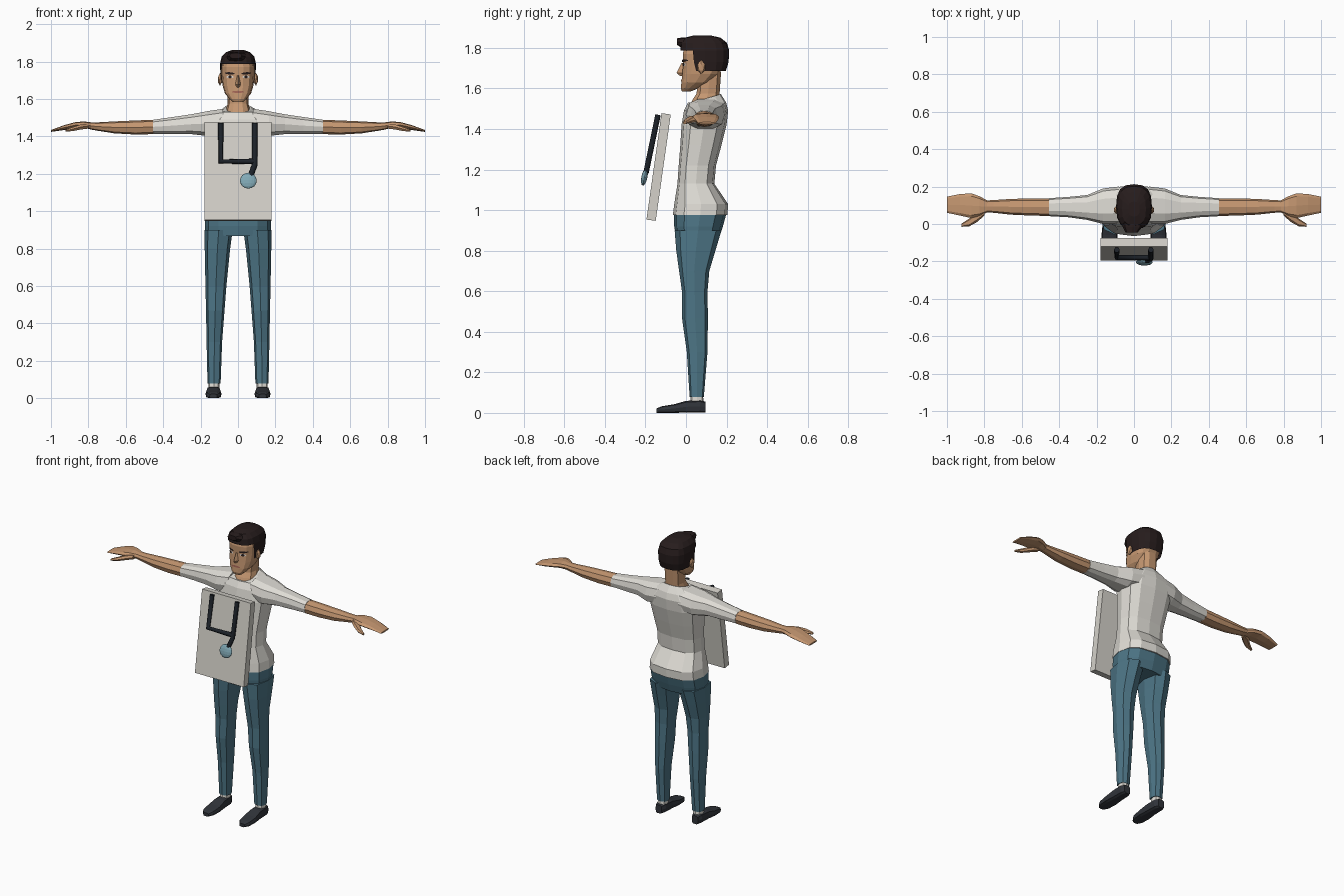
import bpy, bmesh, math
from mathutils import Vector
from mathutils.bvhtree import BVHTree

if "Cube" in bpy.data.objects:
    bpy.data.objects.remove(bpy.data.objects["Cube"])


def material(name, rgb):
    m = bpy.data.materials.new(name)
    m.diffuse_color = (*rgb, 1)
    m.use_nodes = True
    m.node_tree.nodes["Principled BSDF"].inputs["Base Color"].default_value = m.diffuse_color
    return m


SHIRT = material("off_white_cloth", (0.74, 0.72, 0.67))
BOARD = material("pale_grey", (0.66, 0.64, 0.59))
DENIM = material("blue_denim", (0.075, 0.18, 0.24))
SKIN = material("skin", (0.56, 0.31, 0.165))
HAIR = material("dark_brown_hair", (0.02, 0.012, 0.012))
SHOE = material("charcoal", (0.03, 0.034, 0.042))
TUBE = material("black_rubber", (0.012, 0.016, 0.022))
DISC = material("light_blue", (0.22, 0.40, 0.47))
LIPS = material("lip", (0.36, 0.13, 0.09))
WHITE = material("eye_white", (0.75, 0.72, 0.68))


def finish(bm, name, mat):
    bmesh.ops.recalc_face_normals(bm, faces=bm.faces)
    me = bpy.data.meshes.new(name)
    bm.to_mesh(me)
    bm.free()
    me.materials.append(mat)
    ob = bpy.data.objects.new(name, me)
    bpy.context.collection.objects.link(ob)
    return ob


def loft(name, mat, rings, axis="z", n=10, p=0.75, side=1, drop=None, tilt=0):
    """Skin rounded rings (t, a0, a1, b0, b1) stacked along an axis."""
    bm = bmesh.new()
    loops = []
    for k, (t, a0, a1, b0, b1) in enumerate(rings):
        loop = []
        for i in range(n):
            c, s = math.cos(i * math.tau / n), math.sin(i * math.tau / n)
            a = (a0 + a1) / 2 + (a1 - a0) / 2 * math.copysign(abs(c) ** p, c)
            b = (b0 + b1) / 2 + (b1 - b0) / 2 * math.copysign(abs(s) ** p, s)
            lift = tilt * (b - (b0 + b1) / 2) if k == len(rings) - 1 else 0
            co = {"z": (a, b, t + lift), "x": (t, a, b), "y": (a, t, b)}[axis]
            loop.append(bm.verts.new((co[0] * side, co[1], co[2])))
        loops.append(loop)
    for lo, hi in zip(loops, loops[1:]):
        for i in range(n):
            j = (i + 1) % n
            bm.faces.new((lo[i], lo[j], hi[j], hi[i]))
    caps = [bm.faces.new(loops[0]), bm.faces.new(loops[-1])]
    if drop:
        gone = [f for f in bm.faces if f == caps[0] or drop(f.calc_center_median())]
        bmesh.ops.delete(bm, geom=gone, context="FACES")
    return finish(bm, name, mat)


# Shirt body, with a neckline that dips at the front
loft("shirt_body", SHIRT, [
    (0.975, -.178, .178, -.065, .205), (1.03, -.174, .174, -.058, .207),
    (1.13, -.148, .148, -.042, .14), (1.22, -.148, .148, -.036, .148),
    (1.32, -.16, .16, -.028, .175), (1.42, -.172, .172, -.022, .2),
    (1.49, -.16, .16, -.01, .208), (1.53, -.12, .12, .01, .198),
    (1.55, -.07, .07, .022, .172)], n=12, tilt=0.3)

# Neck and head
loft("neck", SKIN, [(1.50, -.07, .07, .01, .15), (1.545, -.064, .064, .03, .168),
                    (1.575, -.055, .055, .05, .168), (1.68, -.056, .056, .06, .175)], n=10)
head = loft("head", SKIN, [
    (1.584, -.028, .028, -.02, .02), (1.60, -.046, .046, -.026, .06),
    (1.63, -.070, .070, -.024, .12), (1.67, -.082, .082, -.02, .165),
    (1.72, -.087, .087, -.016, .19), (1.77, -.088, .088, -.018, .2),
    (1.82, -.078, .078, -.005, .19), (1.845, -.05, .05, .03, .15)], n=14)
loft("nose", SKIN, [(1.725, -.008, .008, -.022, .01), (1.677, -.017, .017, -.047, .02),
                    (1.662, -.013, .013, -.03, .02)], n=4)

# Hair cap, open at the face, and a small raised fringe
loft("hair", HAIR, [
    (1.685, -.088, .088, 0, .196), (1.73, -.094, .094, -.02, .21),
    (1.787, -.096, .096, -.028, .213), (1.825, -.088, .088, -.026, .202),
    (1.85, -.064, .064, -.008, .17), (1.862, -.03, .03, .04, .12)],
    n=16, drop=lambda c: c.y < 0.035 and c.z < 1.785)
loft("fringe", HAIR, [(.03, -.065, .05, 1.80, 1.852), (-.015, -.06, .045, 1.797, 1.852),
                      (-.045, -.045, .02, 1.815, 1.847)], axis="y", n=8)

# Painted face parts, laid onto the head surface
bm_head = bmesh.new()
bm_head.from_mesh(head.data)
surface = BVHTree.FromBMesh(bm_head)


def face_plate(name, mat, x, z, w, h, off, slope=0):
    bm = bmesh.new()
    cols = []
    for i in range(7):
        u = i / 3 - 1
        taper = h / 2 * (1 - 0.6 * u * u)
        col = []
        for s in (-1, 1):
            px, pz = x + u * w / 2, z + slope * u * w / 2 + s * taper
            hit = surface.ray_cast(Vector((px, -1, pz)), Vector((0, 1, 0)))[0]
            col.append(bm.verts.new((px, hit.y - off, pz)))
        cols.append(col)
    for a, b in zip(cols, cols[1:]):
        bm.faces.new((a[0], b[0], b[1], a[1]))
    ob = finish(bm, name, mat)
    if sum((f.normal.y for f in ob.data.polygons)) > 0:
        ob.data.flip_normals()


face_plate("mouth", LIPS, 0, 1.638, .062, .012, .003)
for side, tag in ((1, "left"), (-1, "right")):
    face_plate(tag + "_eye", WHITE, side * .043, 1.718, .036, .015, .003)
    face_plate(tag + "_iris", HAIR, side * .043, 1.718, .018, .016, .005)
    face_plate(tag + "_brow", HAIR, side * .044, 1.737, .05, .012, .004, side * .06)

    # Ear
    bpy.ops.mesh.primitive_ico_sphere_add(subdivisions=1, location=(side * .096, .075, 1.705))
    ear = bpy.context.object
    ear.name = tag + "_ear"
    ear.scale = (.013, .021, .035)
    ear.data.materials.append(SKIN)

    # Arm: sleeve, forearm, hand and thumb
    loft(tag + "_sleeve", SHIRT, [
        (.08, .0, .2, 1.41, 1.55), (.165, .0, .19, 1.40, 1.537),
        (.25, .022, .155, 1.41, 1.52), (.35, .036, .145, 1.41, 1.505),
        (.455, .042, .138, 1.412, 1.49)], axis="x", n=10, side=side)
    loft(tag + "_forearm", SKIN, [
        (.45, .043, .137, 1.412, 1.489), (.55, .045, .137, 1.41, 1.485),
        (.66, .05, .134, 1.416, 1.48), (.75, .06, .128, 1.43, 1.475),
        (.79, .062, .126, 1.437, 1.475)], axis="x", n=8, side=side)
    loft(tag + "_hand", SKIN, [
        (.785, .062, .126, 1.437, 1.475), (.825, .042, .148, 1.446, 1.48),
        (.87, .032, .164, 1.444, 1.476), (.93, .045, .16, 1.434, 1.46),
        (1.0, .06, .146, 1.424, 1.434)], axis="x", n=8, side=side)
    loft(tag + "_thumb", SKIN, [
        (.80, .045, .085, 1.44, 1.47), (.84, .01, .07, 1.435, 1.465),
        (.88, -.012, .03, 1.428, 1.452), (.922, -.015, .002, 1.424, 1.436)],
        axis="x", n=6, side=side)

    # Leg, sock and shoe
    loft(tag + "_trouser_leg", DENIM, [
        (.078, .093, .163, .018, .088), (.3, .085, .168, .004, .106),
        (.47, .072, .171, -.02, .108), (.6, .062, .174, -.02, .106),
        (.7, .052, .176, -.034, .115), (.8, .042, .178, -.048, .145),
        (.9, .028, .178, -.056, .175)], n=8, side=side)
    loft(tag + "_sock", SHIRT, [(.045, .1, .158, .02, .088), (.085, .1, .158, .024, .084)],
         n=8, side=side)
    loft(tag + "_shoe", SHOE, [
        (.096, .11, .155, 0, .056), (.07, .097, .166, 0, .064),
        (0, .094, .168, 0, .06), (-.06, .088, .174, 0, .043),
        (-.12, .094, .17, 0, .033), (-.146, .112, .152, 0, .022)],
        axis="y", n=10, p=.55, side=side)

# Hips joining both legs
loft("trouser_hips", DENIM, [
    (.868, -.172, .172, -.05, .165), (.92, -.177, .177, -.058, .182),
    (.985, -.176, .176, -.06, .2)], n=12)

# Leaning board in front of the chest
TILT = math.atan(.075 / .53)
bpy.ops.mesh.primitive_cube_add(size=1, location=(0, -.135, 1.2125), rotation=(-TILT, 0, 0))
board = bpy.context.object
board.name = "board"
board.scale = (.356, .046, .53)
board.data.materials.append(BOARD)


# Forked rubber tube and round chest piece
def tube(name, points):
    cu = bpy.data.curves.new(name, "CURVE")
    cu.dimensions = "3D"
    cu.bevel_depth = .0155
    cu.bevel_resolution = 1
    cu.use_fill_caps = True
    sp = cu.splines.new("POLY")
    sp.points.add(len(points) - 1)
    for pt, (x, z) in zip(sp.points, points):
        pt.co = (x, -.138 - .207 * (1.47 - z), z, 1)
    cu.materials.append(TUBE)
    ob = bpy.data.objects.new(name, cu)
    bpy.context.collection.objects.link(ob)
    bpy.ops.object.select_all(action="DESELECT")
    ob.select_set(True)
    bpy.context.view_layer.objects.active = ob
    bpy.ops.object.convert(target="MESH")


tube("tube_fork", [(-.092, 1.47), (-.092, 1.266), (.09, 1.266)])
tube("tube_stem", [(.09, 1.47), (.09, 1.25), (.066, 1.185)])
bpy.ops.mesh.primitive_uv_sphere_add(segments=16, ring_count=8, location=(.055, -.205, 1.163),
                                     rotation=(-.2, 0, 0))
piece = bpy.context.object
piece.name = "chest_piece"
piece.scale = (.045, .015, .043)
piece.data.materials.append(DISC)
bm_head.free()
